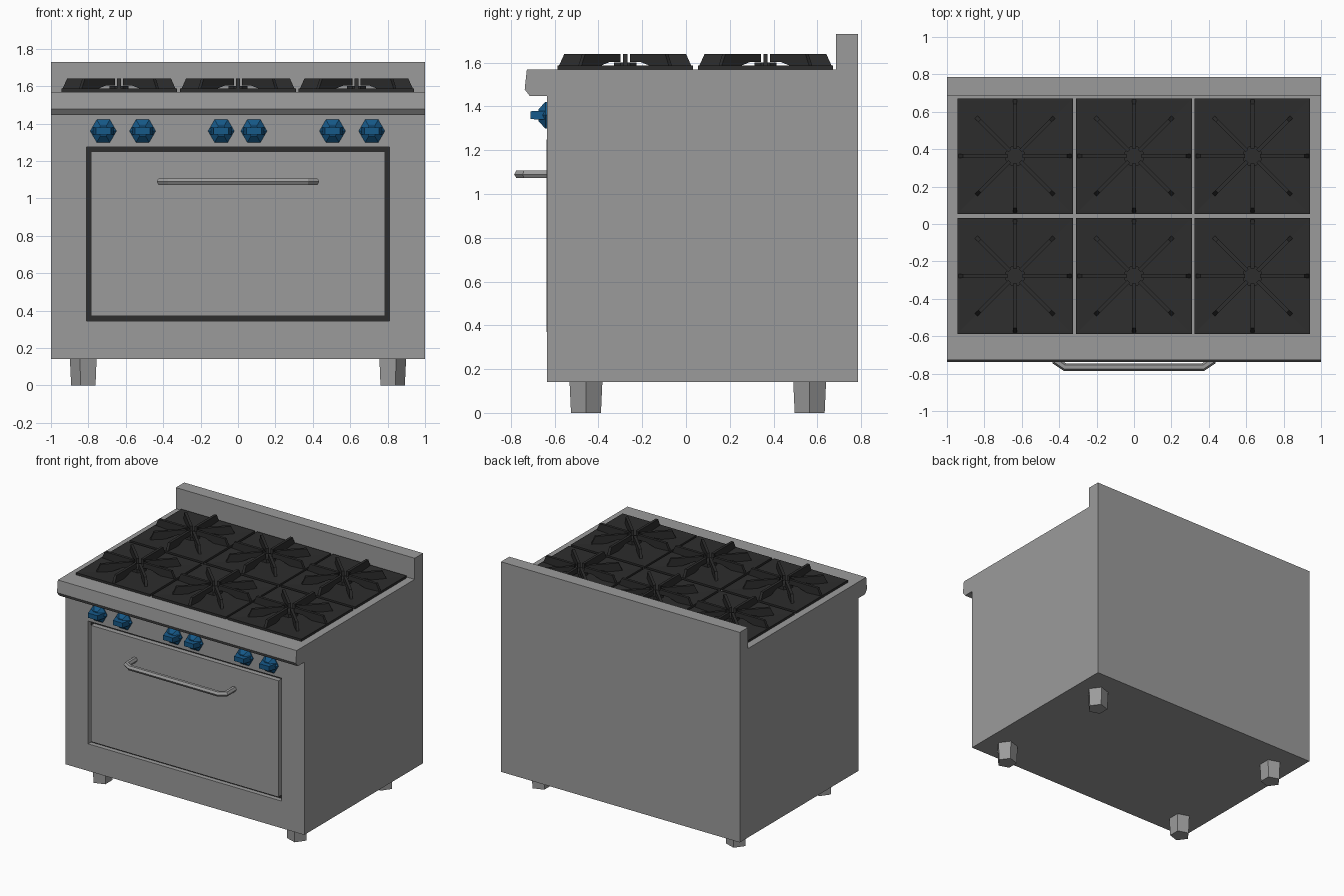
import bpy, bmesh, math
from mathutils import Vector

if "Cube" in bpy.data.objects:
    bpy.data.objects.remove(bpy.data.objects["Cube"])


def material(name, rgb):
    m = bpy.data.materials.new(name)
    m.diffuse_color = (*rgb, 1)
    m.use_nodes = True
    m.node_tree.nodes["Principled BSDF"].inputs["Base Color"].default_value = m.diffuse_color
    return m


STEEL = material("steel_grey", (0.33, 0.33, 0.33))
IRON = material("cast_iron_black", (0.026, 0.026, 0.026))
BLUE = material("knob_blue", (0.008, 0.1, 0.25))


def finish(bm, name, mat):
    bmesh.ops.recalc_face_normals(bm, faces=bm.faces)
    me = bpy.data.meshes.new(name)
    bm.to_mesh(me)
    bm.free()
    me.materials.append(mat)
    ob = bpy.data.objects.new(name, me)
    bpy.context.collection.objects.link(ob)
    return ob


def loft(bm, rings):
    """Skin a list of equal-sized point rings and cap both ends."""
    vs = [[bm.verts.new(p) for p in r] for r in rings]
    n = len(vs[0])
    for a, b in zip(vs, vs[1:]):
        for i in range(n):
            bm.faces.new((a[i], a[(i + 1) % n], b[(i + 1) % n], b[i]))
    bm.faces.new(vs[0])
    bm.faces.new(vs[-1])


def box(name, x, y, z, mat):
    bm = bmesh.new()
    loft(bm, [[(x[0], y[0], h), (x[1], y[0], h), (x[1], y[1], h), (x[0], y[1], h)] for h in z])
    return finish(bm, name, mat)


# Body with front lip and back guard: side profile extruded across x
profile = [(-0.635, 0.14), (0.785, 0.14), (0.785, 1.73), (0.685, 1.73), (0.685, 1.57),
           (-0.727, 1.57), (-0.737, 1.478), (-0.713, 1.447), (-0.635, 1.447)]
bm = bmesh.new()
loft(bm, [[(x, y, z) for y, z in profile] for x in (-1, 1)])
body = finish(bm, "range_body", STEEL)

# Door recess cut into the front
cutter = box("door_cutter", (-0.81, 0.81), (-0.7, -0.595), (0.345, 1.275), STEEL)
cutter.hide_render = True
mod = body.modifiers.new("recess", 'BOOLEAN')
mod.object = cutter
mod.solver = 'EXACT'
bpy.context.view_layer.objects.active = body
bpy.ops.object.modifier_apply(modifier=mod.name)
bpy.data.objects.remove(cutter)

box("door_gap", (-0.81, 0.81), (-0.6, -0.594), (0.345, 1.275), IRON)
box("oven_door", (-0.785, 0.785), (-0.638, -0.598), (0.37, 1.25), STEEL)

# Door handle: hexagonal tube swept with mitred corners
path = [Vector(p) for p in [(-0.415, -0.63), (-0.415, -0.735), (-0.37, -0.765),
                            (0.37, -0.765), (0.415, -0.735), (0.415, -0.63)]]
rings = []
for i, p in enumerate(path):
    d1 = (p - path[max(i - 1, 0)]).normalized() if i else (path[1] - p).normalized()
    d2 = (path[i + 1] - p).normalized() if i < len(path) - 1 else d1
    t = (d1 + d2).normalized()
    n = Vector((-t.y, t.x)) / t.dot(d1)
    ring = []
    for k in range(6):
        a = k * math.pi / 3
        q = p + n * 0.02 * math.cos(a)
        ring.append((q.x, q.y, 1.09 + 0.02 * math.sin(a)))
    rings.append(ring)
bm = bmesh.new()
loft(bm, rings)
finish(bm, "door_handle", STEEL)

# Knobs: hexagonal cone with a tapered horizontal grip
for i, x in enumerate((-0.72, -0.51, -0.09, 0.085, 0.505, 0.715)):
    bm = bmesh.new()
    loft(bm, [[(x + r * math.cos(k * math.pi / 3), y, 1.36 + r * math.sin(k * math.pi / 3))
               for k in range(6)] for r, y in ((0.07, -0.63), (0.07, -0.643), (0.03, -0.675))])
    loft(bm, [[(x + sx * w, y, 1.36 + sz * h) for sx, sz in ((-1, -1), (1, -1), (1, 1), (-1, 1))]
              for w, h, y in ((0.058, 0.02, -0.64), (0.04, 0.018, -0.71))])
    finish(bm, f"knob_{i + 1}", BLUE)

# Legs: tapered pentagons pointing outward
for sx in (-1, 1):
    for tag, cy in (("front", -0.457), ("back", 0.565)):
        bm = bmesh.new()
        loft(bm, [[(sx * (0.82 + r * math.cos(k * math.tau / 5)), cy + r * math.sin(k * math.tau / 5), z)
                   for k in range(5)] for r, z in ((0.072, 0), (0.079, 0.145))])
        finish(bm, f"{tag}_leg_{'left' if sx < 0 else 'right'}", STEEL)


def grate(name, cx, cy):
    bm = bmesh.new()
    sq = lambda h, z: [(cx + a * h, cy + b * h, z) for a, b in ((-1, -1), (1, -1), (1, 1), (-1, 1))]
    # Dished square pan
    loft(bm, [sq(0.309, 1.56), sq(0.309, 1.587), sq(0.295, 1.587), sq(0.06, 1.574)])
    # Octagonal burner
    loft(bm, [[(cx + 0.055 * math.cos((k + .5) * math.pi / 4), cy + 0.055 * math.sin((k + .5) * math.pi / 4), z)
               for k in range(8)] for z in (1.565, 1.6)])
    # Eight radial fins
    for k in range(8):
        a = k * math.pi / 4
        d, n = Vector((math.cos(a), math.sin(a))), Vector((-math.sin(a), math.cos(a)))
        out = 0.305 if k % 2 == 0 else 0.295
        fin = [(out, 1.58), (out - 0.027, 1.64), (0.04, 1.64), (0.04, 1.603), (0.11, 1.603), (0.19, 1.58)]
        loft(bm, [[(cx + d.x * r + n.x * s, cy + d.y * r + n.y * s, z) for r, z in fin]
                  for s in (-0.01, 0.01)])
    finish(bm, name, IRON)


# Six burner grates
for row, cy in (("front", -0.278), ("back", 0.363)):
    for col, cx in (("left", -0.636), ("middle", 0), ("right", 0.633)):
        grate(f"grate_{row}_{col}", cx, cy)
